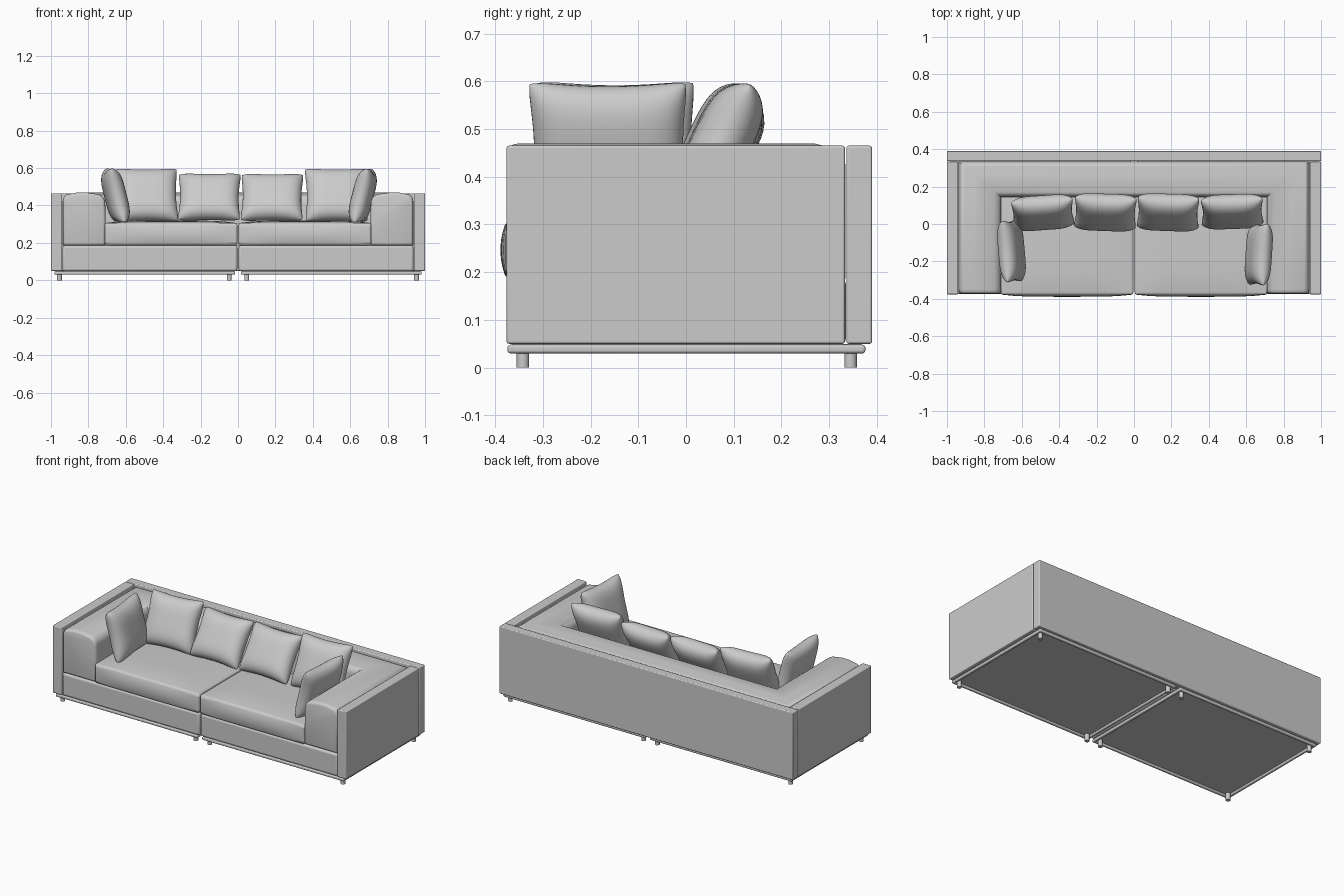
import bpy, bmesh
from math import radians, sin, cos, pi

if "Cube" in bpy.data.objects:
    bpy.data.objects.remove(bpy.data.objects["Cube"])


def finish(name, bm, bevel=0, segments=4):
    bmesh.ops.recalc_face_normals(bm, faces=bm.faces)
    me = bpy.data.meshes.new(name)
    bm.to_mesh(me)
    bm.free()
    ob = bpy.data.objects.new(name, me)
    bpy.context.collection.objects.link(ob)
    if bevel:
        m = ob.modifiers.new("round", 'BEVEL')
        m.width, m.segments = bevel, segments
        m.limit_method, m.angle_limit = 'ANGLE', radians(50)
    bpy.ops.object.select_all(action='DESELECT')
    ob.select_set(True)
    bpy.context.view_layer.objects.active = ob
    bpy.ops.object.shade_smooth_by_angle(angle=radians(40))
    return ob


def box(name, lo, hi, bevel=0.005, cuts=0, crown=0, front=0):
    """Rounded box; crown swells the top and front swells the -y face."""
    bm = bmesh.new()
    bmesh.ops.create_cube(bm, size=2)
    if cuts:
        bmesh.ops.subdivide_edges(bm, edges=bm.edges[:], cuts=cuts, use_grid_fill=True)
    for v in bm.verts:
        a, b, c = v.co
        v.co = [l + (h - l) * (t + 1) / 2 for l, h, t in zip(lo, hi, (a, b, c))]
        if c > 0.99:
            v.co.z += crown * (1 - a**4) * (1 - b**4)
        if b < -0.99:
            v.co.y -= front * (1 - a**4) * (1 - c**2)
    return finish(name, bm, bevel)


def pillow(name, loc, w, h, t, rot):
    """Two puffed grids joined along the rim, edges drawn in between the corners."""
    bm = bmesh.new()
    for side in (-1, 1):
        grid = bmesh.ops.create_grid(bm, x_segments=24, y_segments=24, size=1)["verts"]
        for p in grid:
            u, v = sin(p.co.x * pi / 2), sin(p.co.y * pi / 2)
            puff = (max(0, 1 - u**4) * max(0, 1 - v**4)) ** 0.5
            x = u * (1 - 0.08 * (1 - v * v) - 0.04 * v**8)
            z = v * (1 - 0.08 * (1 - u * u) - 0.04 * u**8)
            p.co = (x * w / 2, side * puff * t / 2, z * h / 2)
    bmesh.ops.remove_doubles(bm, verts=bm.verts, dist=1e-5)
    ob = finish(name, bm)
    for f in ob.data.polygons:
        f.use_smooth = True
    ob.location = loc
    ob.rotation_euler = [radians(a) for a in rot]


# Outer panels
box("back_panel", (-1, 0.336, 0.05), (1, 0.39, 0.465))
for s, side in ((-1, "left"), (1, "right")):
    def span(a, b):
        return (a, b) if s > 0 else (-b, -a)

    def sbox(name, x, y, z, **kw):
        x = span(*x)
        box(f"{side}_{name}", (x[0], y[0], z[0]), (x[1], y[1], z[1]), **kw)

    sbox("side_panel", (0.94, 1), (-0.376, 0.333), (0.05, 0.465))
    # Upholstered base and seat
    sbox("base", (0.004, 0.938), (-0.373, 0.335), (0.049, 0.186), bevel=0.012)
    sbox("seat", (0.004, 0.712), (-0.377, 0.16), (0.187, 0.306),
         bevel=0.026, cuts=11, crown=0.014, front=0.012)
    # Metal frame under each half
    for n, y in (("front", -0.374), ("back", 0.358)):
        sbox(n + "_rail", (0.015, 0.982), (y, y + 0.018), (0.03, 0.048), bevel=0.006)
    for n, x in (("inner", 0.015), ("outer", 0.964)):
        sbox(n + "_rail", (x, x + 0.018), (-0.374, 0.376), (0.03, 0.048), bevel=0.006)
    sbox("bottom_plate", (0.02, 0.975), (-0.365, 0.368), (0.042, 0.05), bevel=0)
    # Legs
    for x in (0.047, 0.955):
        for y in (-0.342, 0.345):
            bm = bmesh.new()
            bmesh.ops.create_cone(bm, cap_ends=True, segments=20, radius1=0.013,
                                  radius2=0.013, depth=0.044)
            bmesh.ops.translate(bm, verts=bm.verts, vec=(s * x, y, 0.022))
            finish(side + "_leg", bm)

# Arm and back cushion: one rounded profile swept round the U with mitred corners
profile = [(0, 0), (0, 0.84)]
profile += [(0.16 - 0.16 * cos(a * pi / 12), 0.84 + 0.13 * sin(a * pi / 12)) for a in range(1, 7)]
profile += [(0.35, 1.0), (0.55, 1.0), (0.72, 0.98)]
profile += [(0.78 + 0.22 * sin(a * pi / 12), 0.80 + 0.17 * cos(a * pi / 12)) for a in range(1, 7)]
profile += [(1.01, 0.5), (1, 0)]


def station(s, y, shrink=0):
    ring = []
    for d, z in profile:
        d, z = 0.5 + (d - 0.5) * (1 - shrink), 0.5 + (z - 0.5) * (1 - shrink)
        ring.append((s * (0.937 - d * 0.227), 0.334 - d * 0.19 if y is None else y,
                     0.186 + z * 0.284))
    return ring


ends = ((-0.372, 0.11), (-0.369, 0.05), (-0.362, 0.015), (-0.35, 0))
rings = [station(-1, *e) for e in ends] + [station(-1, None), station(1, None)]
rings += [station(1, *e) for e in reversed(ends)]
bm = bmesh.new()
rows = [[bm.verts.new(p) for p in r] for r in rings]
n = len(profile)
for a, b in zip(rows, rows[1:]):
    for i in range(n):
        j = (i + 1) % n
        bm.faces.new((a[i], a[j], b[j], b[i]))
bm.faces.new(rows[0])
bm.faces.new(rows[-1])
finish("arm_and_back_cushion", bm)

# Loose pillows
pillow("outer_left_back_pillow", (-0.488, 0.06, 0.455), 0.34, 0.315, 0.125, (-25, 0, 4))
pillow("inner_left_back_pillow", (-0.153, 0.062, 0.445), 0.34, 0.295, 0.125, (-33, 0, -2))
pillow("inner_right_back_pillow", (0.182, 0.062, 0.443), 0.34, 0.295, 0.125, (-33, 0, -2))
pillow("outer_right_back_pillow", (0.525, 0.066, 0.455), 0.34, 0.315, 0.125, (-25, 0, 2))
pillow("left_side_pillow", (-0.655, -0.145, 0.452), 0.34, 0.31, 0.11, (-14, 0, 95))
pillow("right_side_pillow", (0.667, -0.162, 0.45), 0.34, 0.31, 0.11, (-14, 0, -94))
